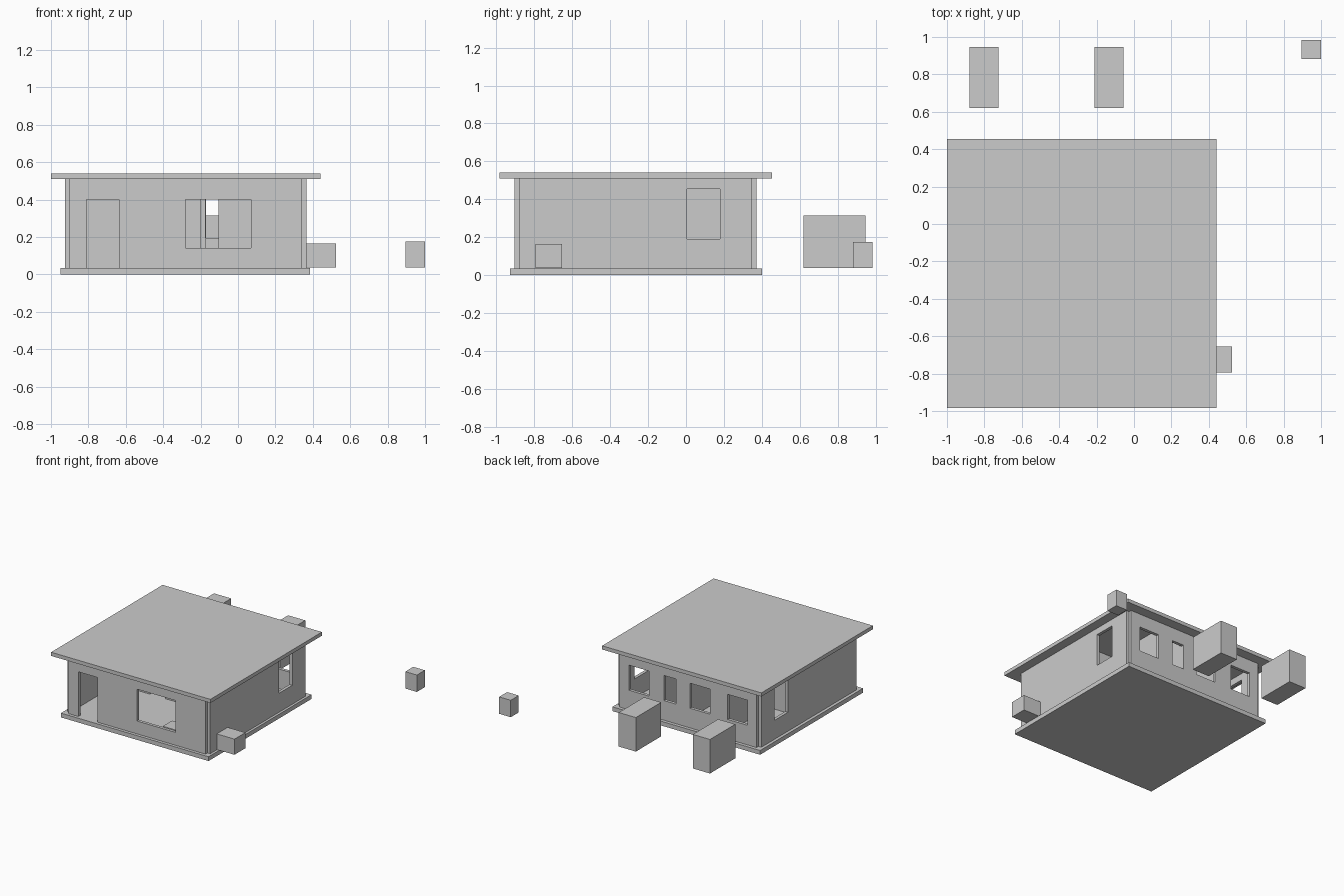
import bpy
import bmesh
from mathutils import Matrix, Vector

if "Cube" in bpy.data.objects:
    bpy.data.objects.remove(bpy.data.objects["Cube"])

FLOOR, CEIL = 0.035, 0.51
T = 0.025  # wall thickness


def box(name, x, y, z):
    """Box given as (min, max) ranges on each axis."""
    lo, hi = Vector((x[0], y[0], z[0])), Vector((x[1], y[1], z[1]))
    bm = bmesh.new()
    bmesh.ops.create_cube(bm, size=1, matrix=Matrix.Translation((lo + hi) / 2)
                          @ Matrix.Diagonal((*(hi - lo), 1)))
    mesh = bpy.data.meshes.new(name)
    bm.to_mesh(mesh)
    bm.free()
    obj = bpy.data.objects.new(name, mesh)
    bpy.context.collection.objects.link(obj)
    return obj


def wall(name, axis, span, at, openings=()):
    """Wall along 'x' or 'y', starting at depth `at`; openings are (min, max, z0, z1)."""
    def slab(label, along, depth, z):
        return box(label, along, depth, z) if axis == 'x' else box(label, depth, along, z)

    obj = slab(name, span, (at, at + T), (FLOOR, CEIL))
    for a, b, z0, z1 in openings:
        cutter = slab("opening_cutter", (a, b), (at - 0.03, at + T + 0.03), (z0, z1))
        cutter.hide_render = True
        mod = obj.modifiers.new("opening", 'BOOLEAN')
        mod.operation = 'DIFFERENCE'
        mod.solver = 'EXACT'
        mod.object = cutter
        bpy.context.view_layer.objects.active = obj
        bpy.ops.object.modifier_apply(modifier=mod.name)
        bpy.data.objects.remove(cutter)
    return obj


# Floor slab and flat roof
box("floor_slab", (-0.95, 0.385), (-0.93, 0.40), (0, FLOOR))
box("roof", (-1.0, 0.44), (-0.985, 0.455), (CEIL, 0.54))

# Outer walls, leaving notched corners
wall("front_wall", 'x', (-0.90, 0.34), -0.905,
     [(-0.81, -0.635, 0.0, 0.40), (-0.28, 0.07, 0.14, 0.40)])
wall("back_wall", 'x', (-0.90, 0.34), 0.348,
     [(a, b, 0.195, 0.40) for a, b in
      ((0.075, 0.255), (-0.17, -0.063), (-0.478, -0.298), (-0.817, -0.637))])
for name, at in (("left_wall", -0.925), ("right_wall", 0.34)):
    wall(name, 'y', (-0.88, 0.348), at, [(0.005, 0.18, 0.19, 0.455)])

# Inner partitions with doorways
wall("hall_partition", 'x', (-0.90, 0.34), -0.28,
     [(-0.60, -0.46, 0.0, 0.40), (-0.28, -0.105, 0.0, 0.42)])
for i, at in enumerate((-0.575, -0.20, -0.02)):
    wall(f"room_partition_{i + 1}", 'y', (-0.255, 0.348), at)

# Low table seen through the front window
box("low_table", (-0.12, 0.03), (-0.80, -0.68), (FLOOR, 0.10))

# Box on the right wall and loose furniture blocks behind the house
box("side_box", (0.365, 0.525), (-0.795, -0.655), (0.037, 0.165))
for i, x in enumerate((-0.88, -0.21)):
    box(f"large_block_{i + 1}", (x, x + 0.155), (0.62, 0.947), (0.037, 0.315))
box("small_block", (0.895, 1.0), (0.882, 0.985), (0.037, 0.175))
